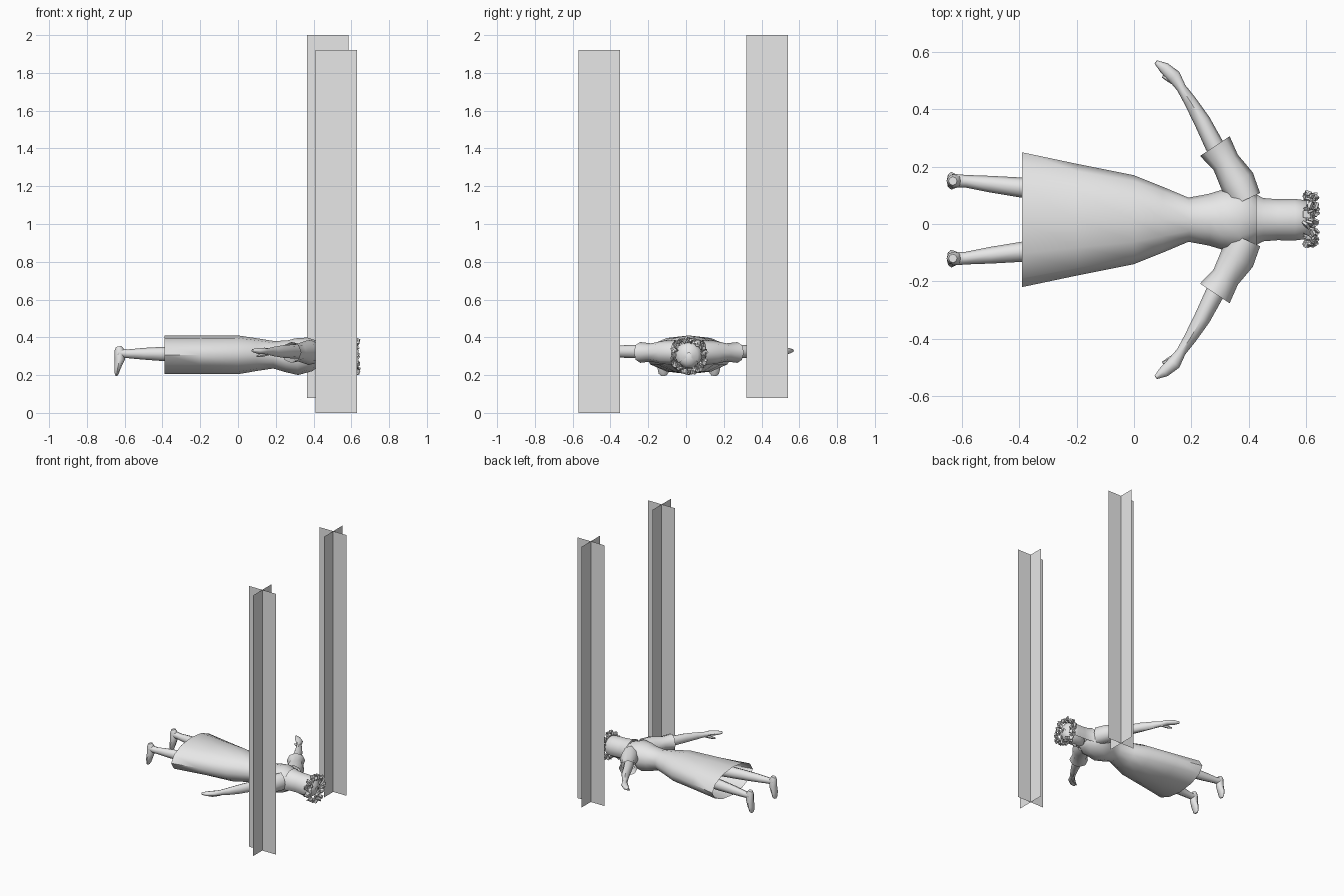
import bpy, bmesh, math, random
from mathutils import Vector, Matrix, Euler

cube = bpy.data.objects.get("Cube")
if cube:
    bpy.data.objects.remove(cube, do_unlink=True)
random.seed(4)
MID = 0.015  # y of the figure's centre line
X, Z = Vector((1, 0, 0)), Vector((0, 0, 1))

grey = bpy.data.materials.new("pale_grey")
grey.use_nodes = True
grey.diffuse_color = (0.8, 0.8, 0.8, 1)
grey.node_tree.nodes["Principled BSDF"].inputs["Base Color"].default_value = (0.8, 0.8, 0.8, 1)


def finish(name, bm, y=MID, mirror=False, smooth=True, recalc=True):
    if recalc:
        bmesh.ops.recalc_face_normals(bm, faces=bm.faces)
    mesh = bpy.data.meshes.new(name)
    bm.to_mesh(mesh)
    bm.free()
    mesh.materials.append(grey)
    ob = bpy.data.objects.new(name, mesh)
    ob.location.y = y
    bpy.context.collection.objects.link(ob)
    if mirror:
        m = ob.modifiers.new("other_side", "MIRROR")
        m.use_axis = (False, True, False)
    if smooth:
        bpy.ops.object.select_all(action="DESELECT")
        ob.select_set(True)
        bpy.context.view_layer.objects.active = ob
        bpy.ops.object.shade_smooth_by_angle(angle=math.radians(50))
    return ob


def loft(name, stations, sides=10, up=Z, caps=(True, True), arc=None, mirror=False):
    """Skin elliptical rings; each station is (x, y, z, half width, half height)."""
    bm = bmesh.new()
    pts = [Vector(s[:3]) for s in stations]
    rings = []
    for i, s in enumerate(stations):
        t = (pts[min(i + 1, len(pts) - 1)] - pts[max(i - 1, 0)]).normalized()
        side = up.cross(t).normalized()
        top = t.cross(side)
        a0, a1 = arc or (0, 360)
        count = sides + 1 if arc else sides
        angles = [math.radians(a0 + (a1 - a0) * k / sides) for k in range(count)]
        rings.append([bm.verts.new(pts[i] + side * s[3] * math.cos(a) + top * s[4] * math.sin(a))
                      for a in angles])
    for r, q in zip(rings, rings[1:]):
        for k in range(sides):
            n = (k + 1) % len(r)
            bm.faces.new((r[k], r[n], q[n], q[k]))
    if caps[0]:
        bm.faces.new(rings[0])
    if caps[1]:
        bm.faces.new(rings[-1])
    return finish(name, bm, mirror=mirror)


# Dress: open hem, narrow waist, full chest on the underside
profile = [(-0.39, .205, .41, .235), (-0.2, .205, .41, .195), (0, .205, .41, .155),
           (0.1, .222, .395, .115), (0.19, .235, .38, .077), (0.26, .215, .385, .09),
           (0.31, .20, .395, .105), (0.38, .22, .40, .115), (0.43, .25, .38, .08),
           (0.45, .27, .36, .05)]
loft("dress", [(x, 0, (lo + hi) / 2, w, (hi - lo) / 2) for x, lo, hi, w in profile],
     sides=12, caps=(False, True))

# Flared sleeves
loft("sleeves", [(0.39, 0.07, 0.32, 0.055, 0.065), (0.36, 0.135, 0.32, 0.062, 0.062),
                 (0.32, 0.20, 0.32, 0.05, 0.048), (0.282, 0.257, 0.32, 0.062, 0.055)],
     sides=8, caps=(False, False), mirror=True)

# Arms with flat hands and a thumb
loft("arms", [(0.33, 0.17, 0.325, .034, .038), (0.28, 0.26, 0.325, .033, .036),
              (0.237, 0.345, 0.325, .029, .033), (0.195, 0.415, 0.325, .022, .026),
              (0.165, 0.46, 0.325, .017, .019), (0.14, 0.50, 0.328, .024, .017),
              (0.105, 0.53, 0.328, .02, .015), (0.076, 0.55, 0.33, .007, .008)],
     sides=8, mirror=True)
loft("thumbs", [(0.165, 0.465, 0.315, .01, .01), (0.125, 0.487, 0.305, .009, .01),
                (0.10, 0.50, 0.30, .005, .005)], sides=6, mirror=True)

# Legs and feet, toes pointing down
loft("legs", [(-0.2, 0.09, 0.31, .045, .045), (-0.39, 0.112, 0.312, .035, .038),
              (-0.5, 0.124, 0.313, .029, .031), (-0.585, 0.134, 0.313, .022, .023),
              (-0.635, 0.136, 0.318, .024, .025)], sides=8, mirror=True)
loft("feet", [(-0.632, 0.135, 0.352, .015, .015), (-0.627, 0.135, 0.33, .023, .027),
              (-0.626, 0.135, 0.285, .026, .027), (-0.637, 0.136, 0.24, .031, .017),
              (-0.642, 0.134, 0.21, .026, .011), (-0.645, 0.132, 0.197, .014, .006)],
     sides=8, up=X, mirror=True)

# Neck and downturned head
loft("neck", [(0.40, 0, 0.315, .04, .042), (0.46, 0, 0.31, .03, .032),
              (0.53, 0, 0.31, .032, .035)], sides=8)
loft("head", [(0.462, 0, 0.265, .014, .014), (0.475, 0, 0.268, .032, .030),
              (0.505, 0, 0.28, .048, .05), (0.545, 0, 0.29, .057, .06),
              (0.585, 0, 0.297, .057, .062), (0.612, 0, 0.30, .043, .046),
              (0.625, 0, 0.302, .016, .018)])
loft("nose", [(0.555, 0, 0.232, .004, .005), (0.535, 0, 0.226, .008, .01),
              (0.522, 0, 0.229, .009, .007)], sides=6)

# Long hair, open around the face
loft("hair", [(0.425, 0, 0.31, .09, .082), (0.45, 0, 0.31, .076, .076),
              (0.50, 0, 0.308, .072, .074), (0.56, 0, 0.306, .073, .074),
              (0.60, 0, 0.304, .068, .07), (0.62, 0, 0.303, .048, .05),
              (0.63, 0, 0.302, .015, .016)],
     sides=12, arc=(-35, 215), caps=(False, False))

# Wreath of small tumbled blossoms around the crown
bm = bmesh.new()
for i in range(84):
    a = math.tau * i / 84
    r = random.uniform(0.077, 0.092)
    spot = Vector((0.617 + random.uniform(-0.02, 0.02), r * math.cos(a), 0.302 + r * math.sin(a)))
    turn = Euler([random.uniform(0, math.tau) for _ in range(3)]).to_matrix().to_4x4()
    size = random.uniform(0.016, 0.025)
    shape = Matrix.Diagonal((size, size, size * 0.4, 1))
    bmesh.ops.create_cube(bm, size=1, matrix=Matrix.Translation(spot) @ turn @ shape)
finish("wreath", bm, smooth=False)

# Two tall posts, each made of a pair of crossed sheets
for name, cx, cy, base in (("left_post", 0.475, 0.43, 0.08), ("right_post", 0.52, -0.46, 0)):
    bm = bmesh.new()
    for d in (Vector((0.11, 0, 0)), Vector((0, 0.11, 0))):
        c = Vector((cx, 0, base))
        rise = Z * 1.92
        bm.faces.new([bm.verts.new(p) for p in (c - d, c + d, c + d + rise, c - d + rise)])
    finish(name, bm, y=cy, smooth=False, recalc=False)
